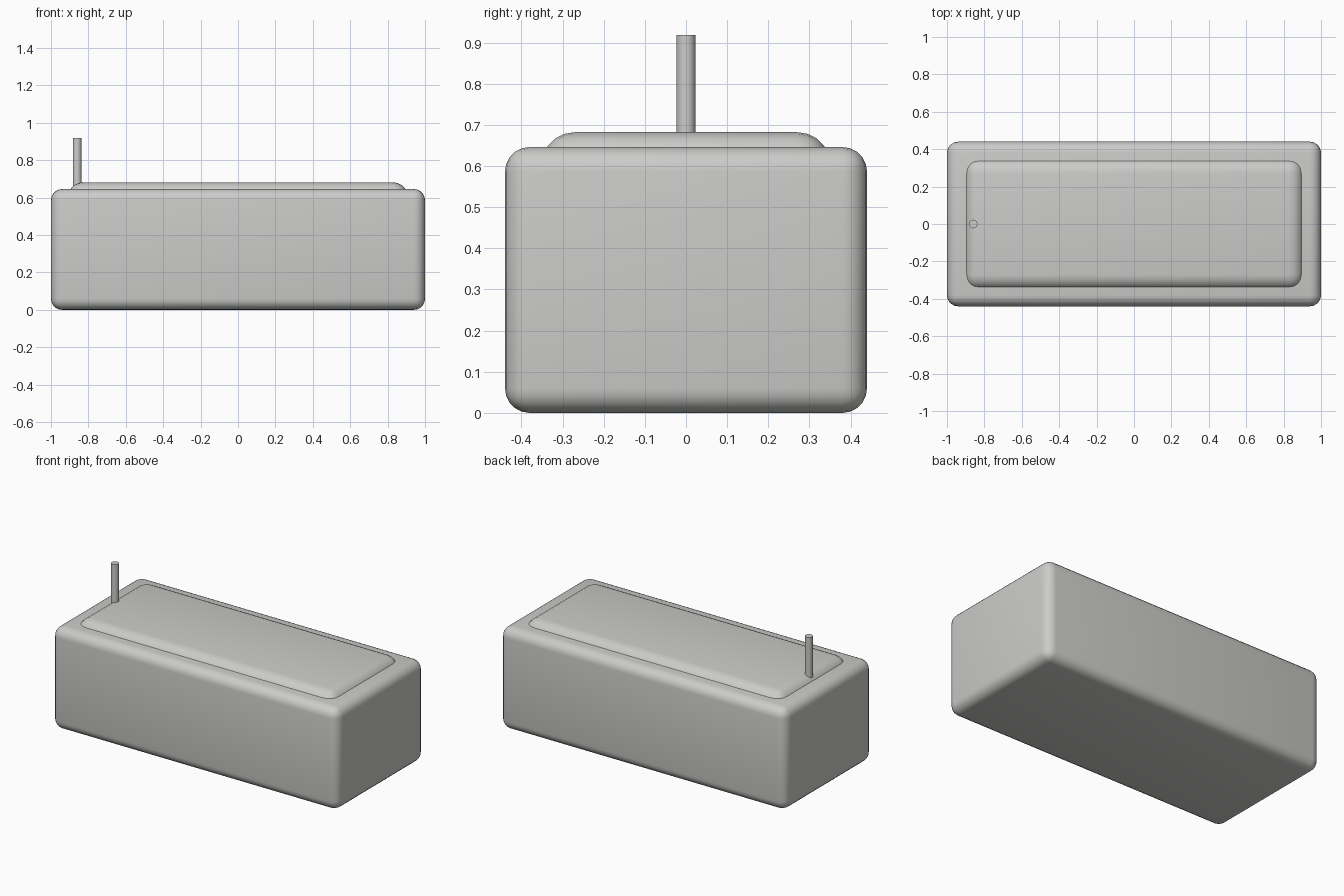
import bpy
from math import radians

cube = bpy.data.objects.get("Cube")
if cube:
    bpy.data.objects.remove(cube, do_unlink=True)

grey = bpy.data.materials.new("light grey")
grey.use_nodes = True
colour = (0.6, 0.6, 0.585, 1)
grey.diffuse_color = colour
grey.node_tree.nodes["Principled BSDF"].inputs["Base Color"].default_value = colour


def finish(obj, name):
    obj.name = name
    obj.data.materials.append(grey)
    bpy.ops.object.shade_smooth_by_angle(angle=radians(35))


def rounded_box(name, size, bottom, radius):
    """Box standing at the given height with every edge rounded."""
    bpy.ops.mesh.primitive_cube_add(size=1, location=(0, 0, bottom + size[2] / 2))
    obj = bpy.context.object
    obj.scale = size
    bpy.ops.object.transform_apply(location=False, rotation=False, scale=True)
    bevel = obj.modifiers.new("rounded edges", "BEVEL")
    bevel.width = radius
    bevel.segments = 5
    bpy.ops.object.modifier_apply(modifier=bevel.name)
    finish(obj, name)


# Main block and the low raised panel sunk into its top
rounded_box("body", (2, 0.88, 0.646), 0, 0.06)
rounded_box("top_panel", (1.816, 0.702, 0.2), 0.482, 0.08)

# Thin antenna at the right end, rooted in the panel
bpy.ops.mesh.primitive_cylinder_add(vertices=32, radius=0.023, depth=0.3,
                                    location=(-0.86, 0, 0.768))
finish(bpy.context.object, "antenna")
